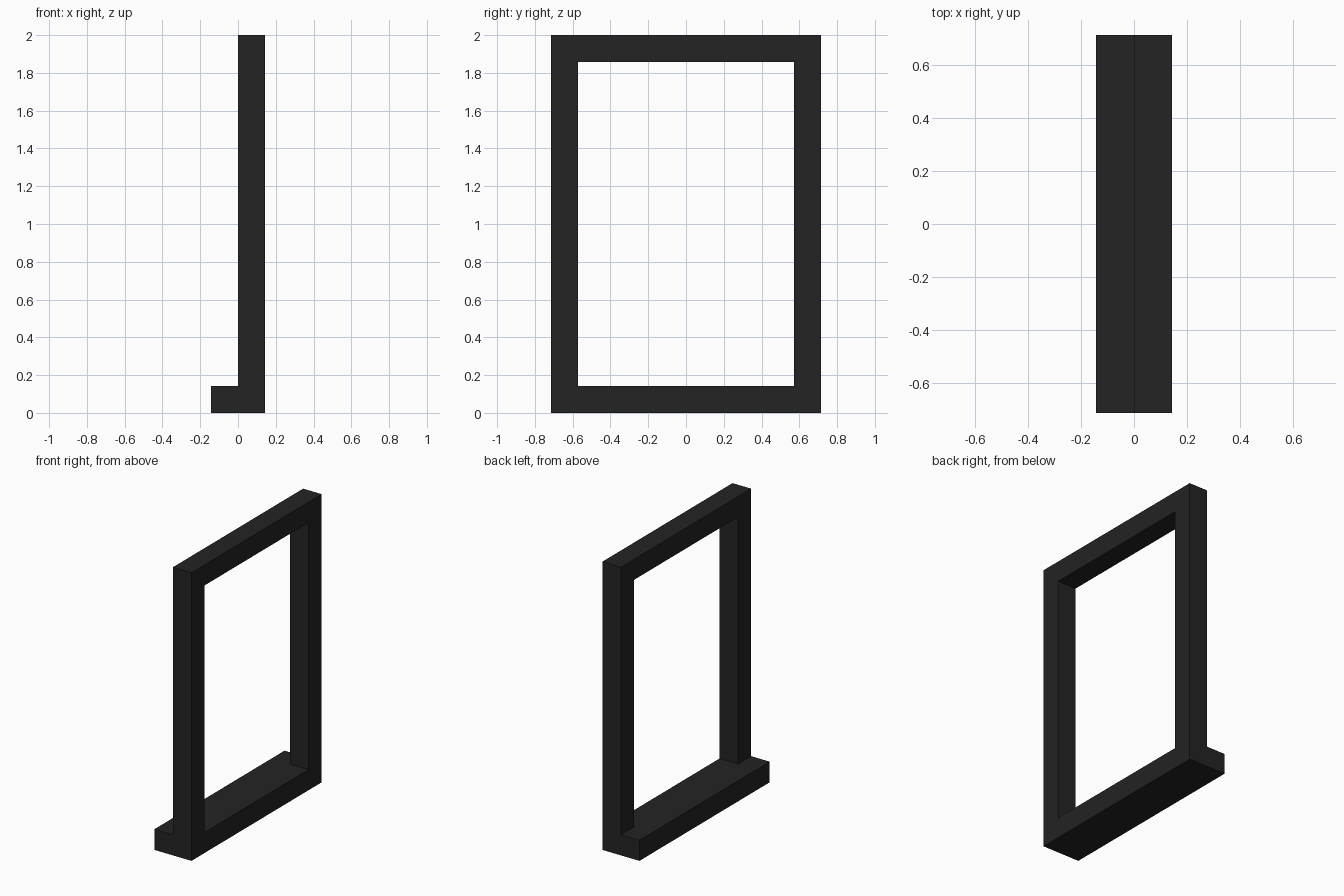
import bpy
import bmesh
from mathutils import Matrix, Vector

if "Cube" in bpy.data.objects:
    bpy.data.objects.remove(bpy.data.objects["Cube"])

U = 1 / 7  # one block; the frame is 10 blocks wide and 14 high

dark = bpy.data.materials.new("near_black")
dark.diffuse_color = (0.017, 0.017, 0.017, 1)
dark.use_nodes = True
dark.node_tree.nodes["Principled BSDF"].inputs["Base Color"].default_value = dark.diffuse_color


def box(name, lo, hi):
    """Flat-shaded box between two corners given in blocks."""
    lo, hi = Vector(lo) * U, Vector(hi) * U
    bm = bmesh.new()
    bmesh.ops.create_cube(bm, size=1, matrix=Matrix.Translation((lo + hi) / 2)
                          @ Matrix.Diagonal((*(hi - lo), 1)))
    mesh = bpy.data.meshes.new(name)
    bm.to_mesh(mesh)
    bm.free()
    mesh.materials.append(dark)
    obj = bpy.data.objects.new(name, mesh)
    bpy.context.collection.objects.link(obj)
    return obj


# Wide base, two blocks deep: threshold plus the step on the -x side
box("base_step", (-1, -5, 0), (1, 5, 1))

# Upright posts
for side, y in (("front", -5), ("back", 4)):
    box(f"{side}_post", (0, y, 1), (1, y + 1, 13))

# Beam across the top
box("top_beam", (0, -5, 13), (1, 5, 14))
